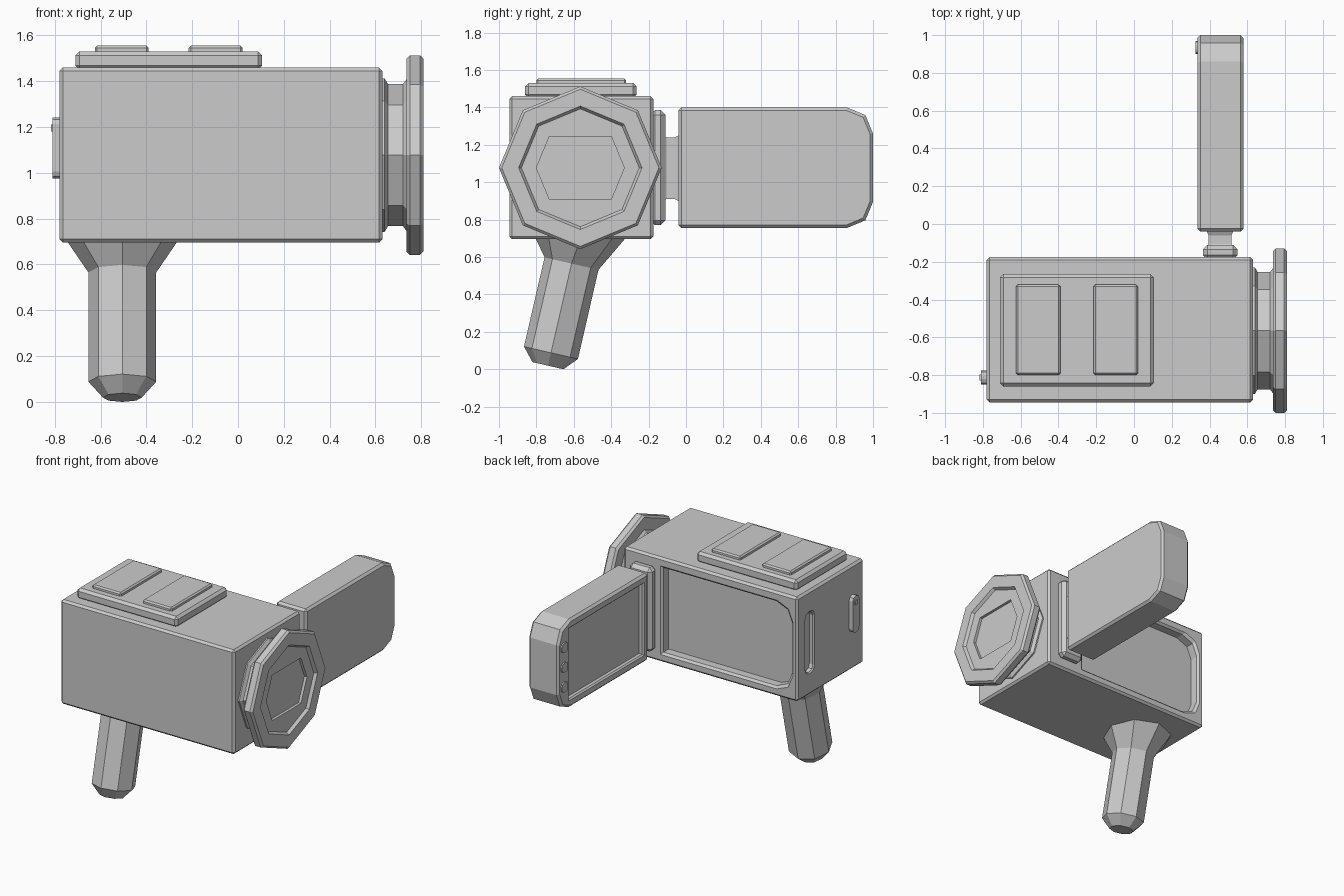
import bpy, bmesh, math
from mathutils import Vector

if "Cube" in bpy.data.objects:
    bpy.data.objects.remove(bpy.data.objects["Cube"])

grey = bpy.data.materials.new("grey_plastic")
grey.diffuse_color = (0.6, 0.6, 0.6, 1)
grey.use_nodes = True
grey.node_tree.nodes["Principled BSDF"].inputs["Base Color"].default_value = grey.diffuse_color


def finish(name, bm, bevel=0.0):
    bmesh.ops.recalc_face_normals(bm, faces=bm.faces)
    if bevel:
        edges = [e for e in bm.edges if e.calc_face_angle(0) > math.radians(50)]
        bmesh.ops.bevel(bm, geom=edges, offset=bevel, segments=1, affect='EDGES')
    me = bpy.data.meshes.new(name)
    bm.to_mesh(me)
    bm.free()
    me.materials.append(grey)
    ob = bpy.data.objects.new(name, me)
    bpy.context.collection.objects.link(ob)
    return ob


def loft(name, rings, bevel=0.0):
    """Skin closed rings of equal point count and cap both ends."""
    bm = bmesh.new()
    vs = [[bm.verts.new(p) for p in r] for r in rings]
    n = len(vs[0])
    for a, b in zip(vs, vs[1:]):
        for i in range(n):
            j = (i + 1) % n
            bm.faces.new((a[i], a[j], b[j], b[i]))
    bm.faces.new(vs[0])
    bm.faces.new(vs[-1])
    return finish(name, bm, bevel)


def outline(axis, at, u0, u1, v0, v1, r0=0.0, r1=0.0, pad=0.0):
    """Rectangle across an axis; r0 / r1 round the corners at its low / high u end."""
    u0, u1, v0, v1 = u0 - pad, u1 + pad, v0 - pad, v1 + pad
    pts = []
    for u, v, su, sv, r, start in ((u1, v1, -1, -1, r1, 0), (u0, v1, 1, -1, r0, 90),
                                   (u0, v0, 1, 1, r0, 180), (u1, v0, -1, 1, r1, 270)):
        for k in range(3 if r else 1):
            t = math.radians(start + 45 * k)
            pts.append((u + su * r + r * math.cos(t), v + sv * r + r * math.sin(t))
                       if r else (u, v))
    place = {'x': lambda u, v: (at, u, v), 'y': lambda u, v: (u, at, v),
             'z': lambda u, v: (u, v, at)}[axis]
    return [place(u, v) for u, v in pts]


def slab(name, axis, lo, hi, *shape, bevel=0.0):
    return loft(name, [outline(axis, lo, *shape), outline(axis, hi, *shape)], bevel)


def carve(ob, axis, face, depth, *shape, lip=0.015):
    """Cut a pocket with a chamfered lip; negative depth cuts towards +axis."""
    s = 1 if depth > 0 else -1
    cutter = loft("cutter", [
        outline(axis, face + s * lip, *shape, pad=lip * 2),
        outline(axis, face - s * lip, *shape),
        outline(axis, face - depth, *shape)])
    cutter.hide_render = True
    mod = ob.modifiers.new("pocket", 'BOOLEAN')
    mod.object, mod.operation, mod.solver = cutter, 'DIFFERENCE', 'EXACT'
    bpy.context.view_layer.objects.active = ob
    bpy.ops.object.modifier_apply(modifier=mod.name)
    bpy.data.objects.remove(cutter, do_unlink=True)


# Body with screen pocket on the back side and a slot in the rear end
body = slab("body", 'z', 0.695, 1.46, -0.78, 0.63, -0.945, -0.175, bevel=0.015)
carve(body, 'y', -0.175, 0.075, -0.73, 0.315, 0.765, 1.385, 0.13, 0)
carve(body, 'x', -0.78, -0.035, -0.365, -0.275, 0.86, 1.30, 0.04, 0.04, lip=0.008)

# Top plate and its two pads
slab("top_plate", 'z', 1.45, 1.53, -0.71, 0.105, -0.86, -0.265, bevel=0.018)
for i, x in enumerate((-0.625, -0.215)):
    slab(f"top_pad_{i + 1}", 'z', 1.52, 1.555, x, x + 0.235, -0.80, -0.32, bevel=0.01)

# Lens: eight-sided neck, flange and stepped glass
LENS = ((0.615, 0.335), (0.64, 0.335), (0.655, 0.31), (0.72, 0.31), (0.735, 0.33),
        (0.735, 0.42), (0.75, 0.435), (0.795, 0.435), (0.81, 0.42), (0.81, 0.33),
        (0.79, 0.315), (0.79, 0.235), (0.77, 0.235))
rings = []
for i, (x, r) in enumerate(LENS):
    top = r * math.sqrt(0.5) if i >= len(LENS) - 2 else r   # flat-topped centre
    ring = []
    for k in range(8):
        t = k * math.pi / 4
        ring.append((x, -0.565 + r * math.cos(t),
                     1.077 + max(-top, min(top, r * math.sin(t)))))
    rings.append(ring)
loft("lens", rings)

# Tilted eight-sided grip flaring into the body
axis = Vector((0, -0.11, -0.477)).normalized()
side = Vector((0, -axis.z, axis.y))


def grip_ring(y, z, r, across):
    c = Vector((-0.505, y, z))
    return [c + r * (math.cos(k * math.pi / 4) * Vector((1, 0, 0))
                     + math.sin(k * math.pi / 4) * across) for k in range(8)]


flat = Vector((0, 1, 0))
loft("grip", [grip_ring(-0.565, 0.71, 0.24, flat), grip_ring(-0.565, 0.695, 0.237, flat),
              grip_ring(-0.612, 0.565, 0.148, side), grip_ring(-0.722, 0.088, 0.148, side),
              grip_ring(-0.738, 0.019, 0.085, side)])

# Hinge: mounting plate and neck
slab("hinge_plate", 'y', -0.19, -0.11, 0.365, 0.548, 0.77, 1.385, bevel=0.025)
loft("hinge_neck", [outline('y', y, 0.395, 0.515, 0.91, 1.24, pad=p)
                    for y, p in ((-0.12, 0.01), (-0.105, 0), (-0.06, 0), (-0.03, 0.015))])

# Fold-out screen with a sunken display
screen = slab("screen", 'x', 0.335, 0.58, -0.04, 1.0, 0.755, 1.40, 0, 0.14)
bev = screen.modifiers.new("edges", 'BEVEL')
bev.width, bev.segments, bev.limit_method = 0.016, 1, 'ANGLE'
bev.angle_limit = math.radians(50)
bpy.context.view_layer.objects.active = screen
bpy.ops.object.modifier_apply(modifier=bev.name)
carve(screen, 'x', 0.335, -0.035, 0.015, 0.87, 0.82, 1.335, lip=0.01)
for i in range(3):
    z = 1.08 + 0.145 * (i - 1)
    slab(f"screen_button_{i + 1}", 'x', 0.325, 0.345, 0.90, 0.97, z - 0.035, z + 0.035,
         0.024, 0.024)

# Rear record button with a small nub
slab("rear_button", 'x', -0.81, -0.77, -0.85, -0.775, 0.975, 1.242, 0.03, 0.03)
slab("rear_nub", 'x', -0.817, -0.80, -0.828, -0.797, 1.18, 1.21)
